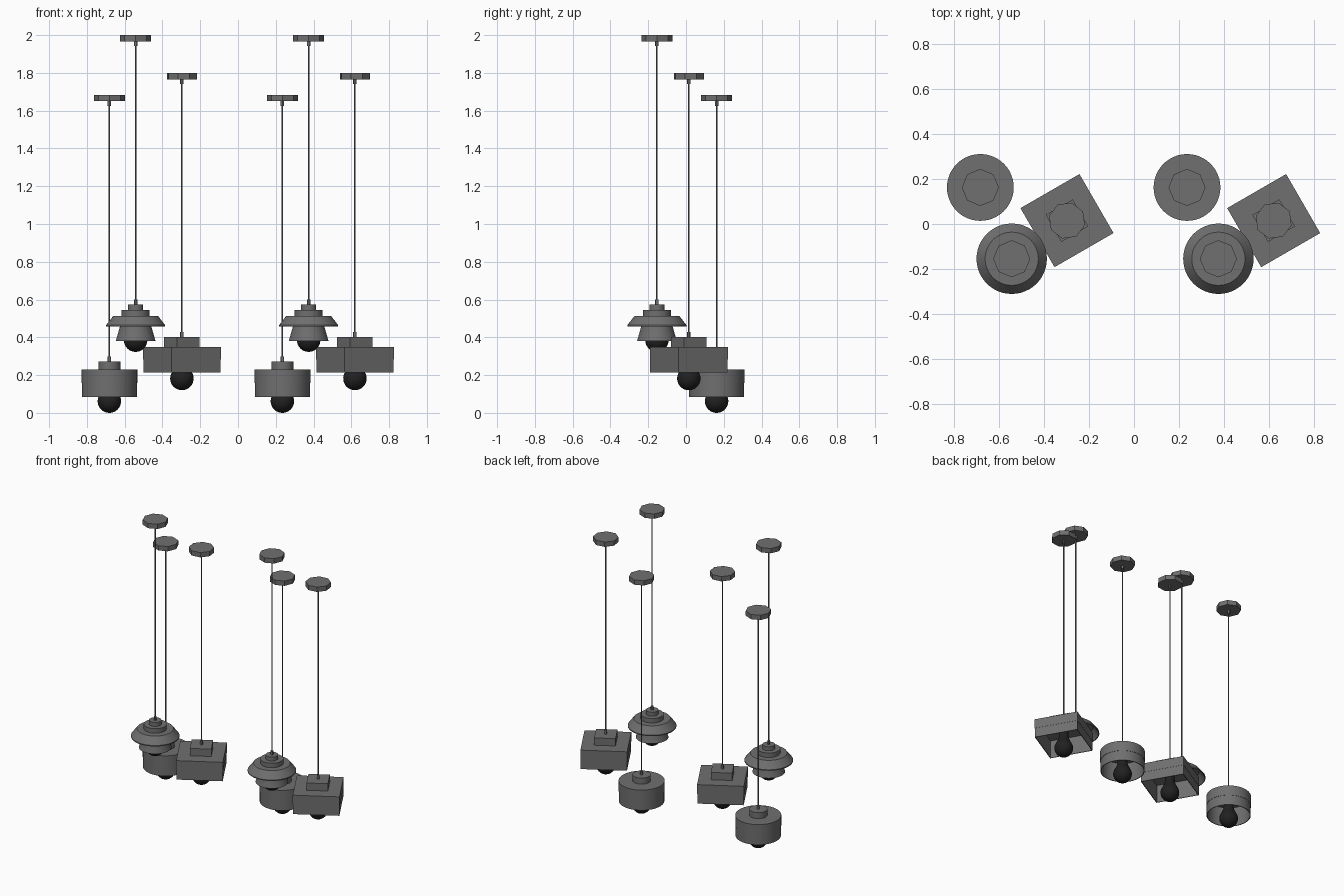
import bpy, bmesh
from math import radians, cos, sin, pi, sqrt

if "Cube" in bpy.data.objects:
    bpy.data.objects.remove(bpy.data.objects["Cube"])


def material(name, v):
    m = bpy.data.materials.new(name)
    m.diffuse_color = (v, v, v, 1)
    m.use_nodes = True
    m.node_tree.nodes["Principled BSDF"].inputs["Base Color"].default_value = m.diffuse_color
    return m


GREY = material("dark_grey_metal", 0.16)
BLACK = material("black_bulb", 0.015)


def lathe(name, profile, pos, sides=48, turn=0.0, closed=False, smooth=True, mat=GREY):
    """Revolve (radius, z) points; closed joins last point to the first."""
    bm = bmesh.new()
    rings = []
    for r, z in profile:
        if r == 0:
            rings.append([bm.verts.new((0, 0, z))] * sides)
        else:
            rings.append([bm.verts.new((r * cos(turn + 2 * pi * i / sides),
                                        r * sin(turn + 2 * pi * i / sides), z))
                          for i in range(sides)])
    pairs = list(zip(rings, rings[1:]))
    if closed:
        pairs.append((rings[-1], rings[0]))
    for a, b in pairs:
        for i in range(sides):
            j = (i + 1) % sides
            quad = list(dict.fromkeys((a[i], a[j], b[j], b[i])))
            if len(quad) > 2:
                bm.faces.new(quad)
    bmesh.ops.recalc_face_normals(bm, faces=bm.faces)
    me = bpy.data.meshes.new(name)
    bm.to_mesh(me)
    bm.free()
    ob = bpy.data.objects.new(name, me)
    ob.location = (pos[0], pos[1], 0)
    bpy.context.collection.objects.link(ob)
    me.materials.append(mat)
    if smooth:
        bpy.ops.object.select_all(action='DESELECT')
        bpy.context.view_layer.objects.active = ob
        ob.select_set(True)
        bpy.ops.object.shade_smooth_by_angle(angle=radians(30))
    return ob


def cylinder(name, r, z0, z1, pos, sides=48, turn=0.0, smooth=True):
    return lathe(name, [(0, z0), (r, z0), (r, z1), (0, z1)], pos, sides, turn, smooth=smooth)


def suspension(name, pos, ceiling, shade_top, turn=0.0):
    # octagonal ceiling plate, cord and the two cord grips
    cylinder(name + "_ceiling_plate", 0.082, ceiling - 0.034, ceiling, pos, 8, turn, False)
    cylinder(name + "_cord", 0.004, shade_top, ceiling - 0.03, pos, 8)
    cylinder(name + "_upper_grip", 0.009, ceiling - 0.058, ceiling - 0.034, pos, 12)
    cylinder(name + "_lower_grip", 0.009, shade_top, shade_top + 0.026, pos, 12)


def bulb(name, pos, bottom, top):
    # pear shape: round globe below, tapering into a neck
    r = 0.062
    pts = [(0, bottom)]
    for k in range(1, 13):
        a = radians(-90 + k * 10.5)
        pts.append((r * cos(a), bottom + r + r * sin(a)))
    pts += [(0.040, bottom + 0.121), (0.033, bottom + 0.142), (0.030, top), (0, top)]
    lathe(name + "_bulb", pts, pos, 32, mat=BLACK)


def drum_lamp(name, pos):
    suspension(name, pos, 1.684, 0.273)
    cylinder(name + "_cap", 0.058, 0.23, 0.273, pos)
    # open drum with a slight step halfway down
    lathe(name + "_shade", [(0, 0.23), (0.148, 0.23), (0.148, 0.157), (0.146, 0.157),
                            (0.146, 0.085), (0.141, 0.085), (0.141, 0.224), (0, 0.224)], pos)
    bulb(name, pos, 0.0, 0.226)


def tiered_lamp(name, pos):
    suspension(name, pos, 2.0, 0.574)
    cylinder(name + "_top_cap", 0.040, 0.545, 0.574, pos)
    cylinder(name + "_second_cap", 0.074, 0.512, 0.546, pos)
    # wide sloping brim, hollow underneath
    lathe(name + "_brim", [(0, 0.514), (0.118, 0.514), (0.156, 0.465), (0.156, 0.458),
                           (0.151, 0.458), (0.115, 0.508), (0, 0.508)], pos)
    # flared lower shade
    lathe(name + "_lower_shade", [(0.080, 0.51), (0.083, 0.458), (0.105, 0.381),
                                  (0.101, 0.381), (0.079, 0.458), (0.076, 0.51)],
          pos, closed=True)
    bulb(name, pos, 0.323, 0.51)


def box_lamp(name, pos):
    tilt = radians(30)
    corner = tilt + pi / 4
    h, c, w = 0.151 * sqrt(2), 0.069 * sqrt(2), 0.145 * sqrt(2)
    suspension(name, pos, 1.80, 0.402, tilt)
    cylinder(name + "_cap", c, 0.35, 0.402, pos, 4, corner, False)
    # open square shade with a slight step halfway down
    lathe(name + "_shade", [(0, 0.35), (h, 0.35), (h, 0.283), (h - 0.002, 0.283),
                            (h - 0.002, 0.215), (w, 0.215), (w, 0.344), (0, 0.344)],
          pos, 4, corner, smooth=False)
    bulb(name, pos, 0.12, 0.346)


# two identical clusters of three pendants
for side, dx in (("left", 0.0), ("right", 0.916)):
    drum_lamp(side + "_drum_lamp", (-0.681 + dx, 0.162))
    tiered_lamp(side + "_tiered_lamp", (-0.542 + dx, -0.154))
    box_lamp(side + "_box_lamp", (-0.297 + dx, 0.015))
